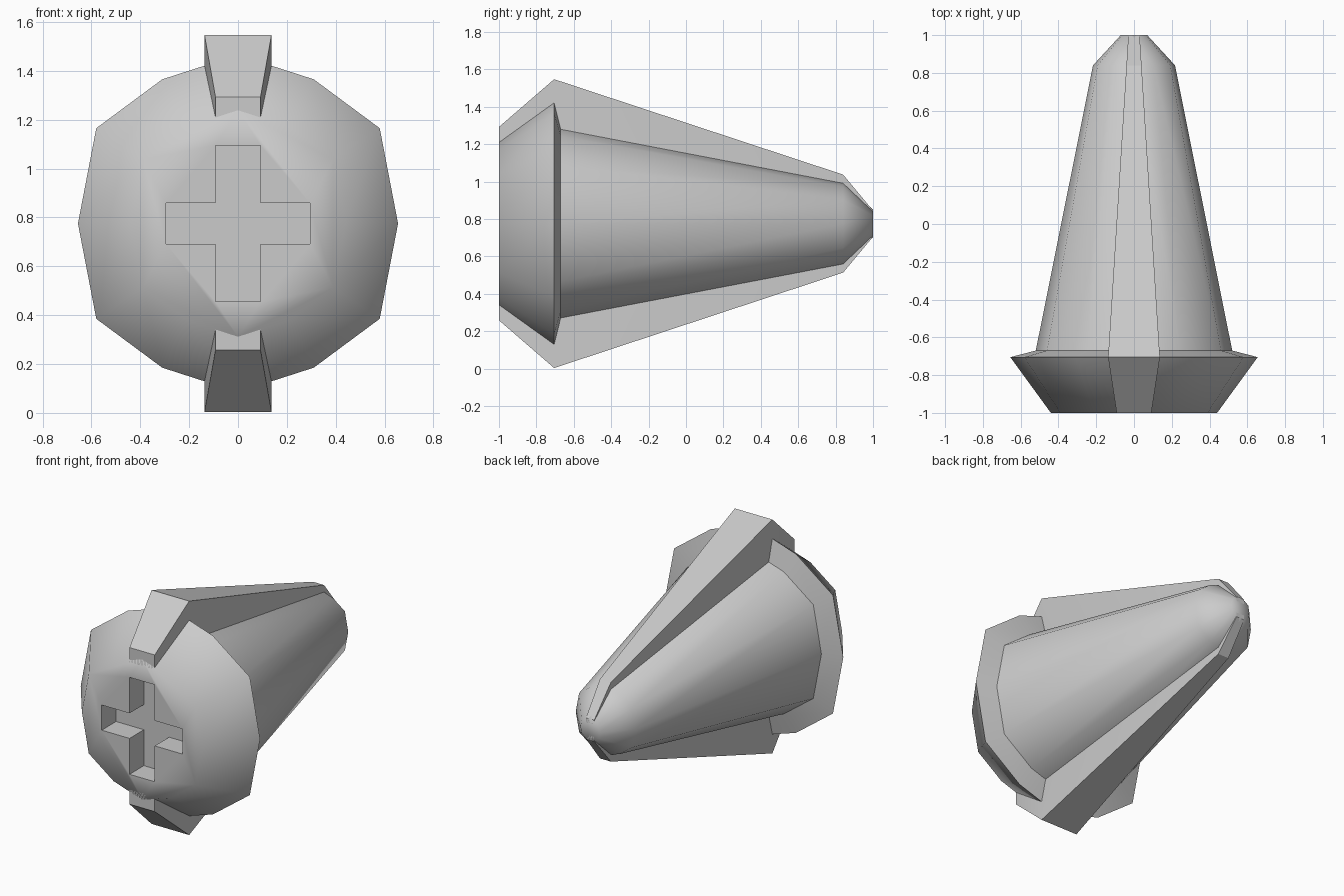
import bpy, bmesh
from math import radians

if "Cube" in bpy.data.objects:
    bpy.data.objects.remove(bpy.data.objects["Cube"])

CZ = 0.775  # height of the long axis


def loft(name, sections):
    """Skin (y, [(x, z), ...]) sections along y, capping both ends."""
    bm = bmesh.new()
    rings = [[bm.verts.new((x, y, CZ + z)) for x, z in pts] for y, pts in sections]
    n = len(rings[0])
    for a, b in zip(rings, rings[1:]):
        for i in range(n):
            j = (i + 1) % n
            bm.faces.new((a[i], a[j], b[j], b[i]))
    bm.faces.new(rings[0])
    bm.faces.new(rings[-1])
    bmesh.ops.recalc_face_normals(bm, faces=bm.faces)
    mesh = bpy.data.meshes.new(name)
    bm.to_mesh(mesh)
    bm.free()
    obj = bpy.data.objects.new(name, mesh)
    bpy.context.collection.objects.link(obj)
    return obj


def smooth(obj, degrees):
    bpy.ops.object.select_all(action='DESELECT')
    obj.select_set(True)
    bpy.context.view_layer.objects.active = obj
    bpy.ops.object.shade_smooth_by_angle(angle=radians(degrees))


# Screw body: twelve-sided section scaled along the axis
quarter = [(0.655, 0), (0.58, 0.39), (0.31, 0.59)]
half = quarter + [(0, 0.69)] + [(-x, z) for x, z in reversed(quarter)]
section = half + [(x, -z) for x, z in reversed(half[1:-1])]
profile = [(-1, 0.44), (-0.705, 0.655), (-0.67, 0.52), (0.84, 0.217), (1, 0.07)]
body = loft("screw_body", [(y, [(x * r / 0.655, z * r / 0.655) for x, z in section])
                           for y, r in profile])

# Cross-shaped drive recess
W, H, X, Z = 0.092, 0.083, 0.295, 0.32
arm = [(X, H), (W, H), (W, Z)]
top = arm + [(-x, z) for x, z in reversed(arm)]
cross = top + [(-x, -z) for x, z in top]
cutter = loft("recess_cutter", [(-1.1, cross), (-0.85, cross)])
cutter.hide_render = True
mod = body.modifiers.new("recess", 'BOOLEAN')
mod.operation = 'DIFFERENCE'
mod.solver = 'EXACT'
mod.object = cutter
bpy.context.view_layer.objects.active = body
bpy.ops.object.modifier_apply(modifier=mod.name)
bpy.data.objects.remove(cutter)
smooth(body, 60)

# Tapered fins above and below: y, half width, inner and outer height
fin_profile = [(-1, 0.092, 0.42, 0.517), (-0.705, 0.137, 0.4, 0.772),
               (0.84, 0.04, 0.14, 0.262), (1, 0.03, 0.04, 0.07)]
for name, s in (("upper_fin", 1), ("lower_fin", -1)):
    fin = loft(name, [(y, [(-w, s * a), (w, s * a), (w, s * b), (-w, s * b)])
                      for y, w, a, b in fin_profile])
    smooth(fin, 30)
